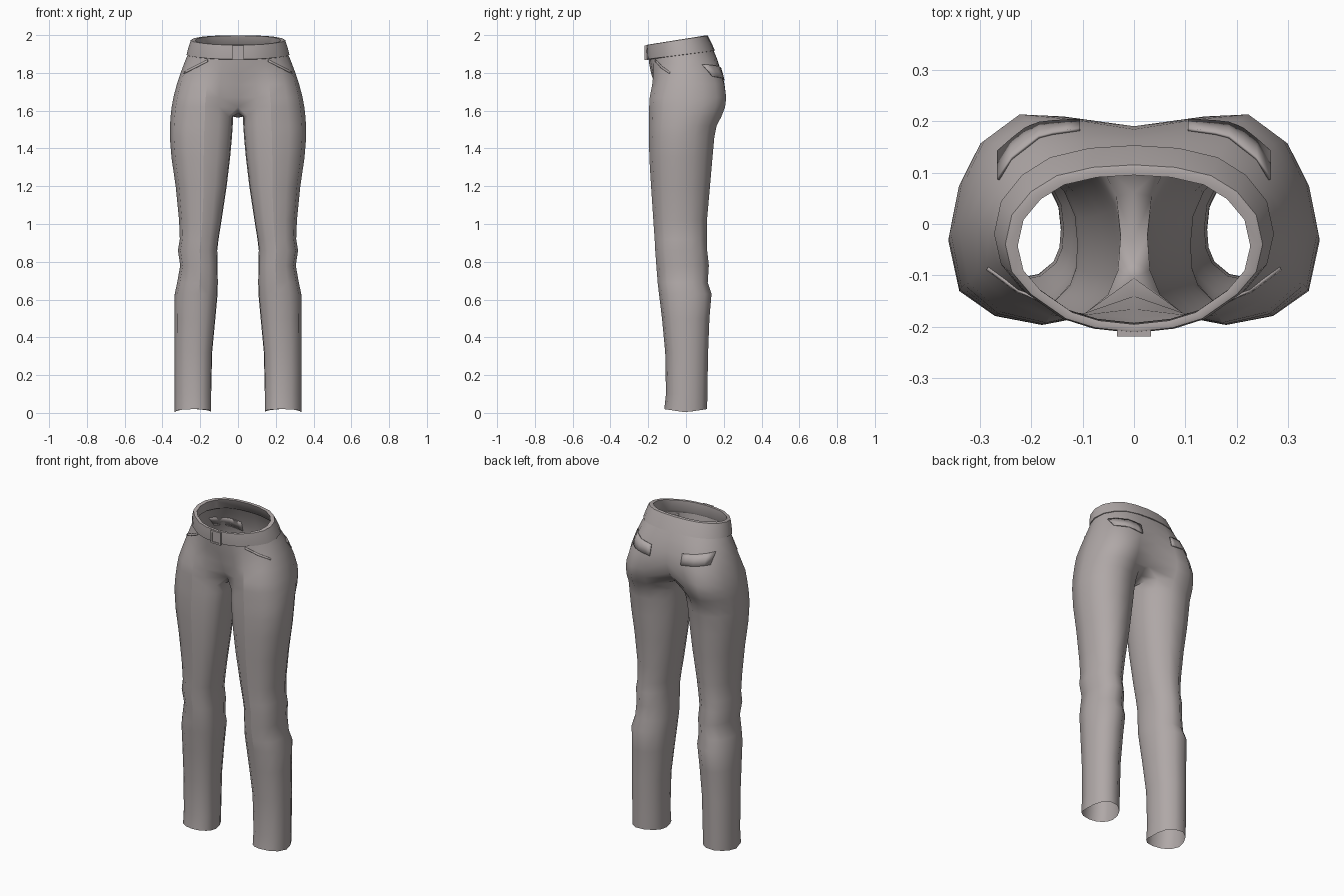
import bpy, bmesh
from mathutils import Vector
from mathutils.bvhtree import BVHTree

if "Cube" in bpy.data.objects:
    bpy.data.objects.remove(bpy.data.objects["Cube"])

cloth = bpy.data.materials.new("warm_grey_cloth")
cloth.diffuse_color = (0.43, 0.39, 0.385, 1)
cloth.use_nodes = True
cloth.node_tree.nodes["Principled BSDF"].inputs["Base Color"].default_value = cloth.diffuse_color

# Leg cross-section: u inner(-1)..outer(1), v front(-1)..back(1).
# The first 11 points run front to back round the outside, the last 3 close the inside.
LEG = [(-.85, -.7), (-.55, -.92), (-.1, -1), (.45, -.9), (.87, -.62), (1, -.05), (.9, .4),
       (.68, .75), (.25, 1), (-.3, .95), (-.75, .65), (-.95, .3), (-1, -.1), (-.97, -.45)]
# Half sections of hips and waist: x fraction, v
HIP = [(0, -1), (.29, -.92), (.5, -1), (.75, -.9), (.94, -.62), (1, -.05), (.95, .4),
       (.85, .75), (.65, 1), (.4, .98), (0, 1)]
WAIST = [(0, -1), (.3, -.95), (.53, -.84), (.8, -.55), (.95, -.28), (1, .05), (.95, .4),
         (.8, .68), (.6, .87), (.32, .97), (0, 1)]


def leg_ring(z, xi, xo, yf, yb):
    cx, rx, cy, ry = (xi + xo) / 2, (xo - xi) / 2, (yf + yb) / 2, (yb - yf) / 2
    return [Vector((cx + u * rx, cy + v * ry, z + (.017 * abs(v) if z < .01 else 0)))
            for u, v in LEG]


def torso_ring(z, tilt, xo, yf, yb, yfc, ybc, t):
    cy, ry = (yf + yb) / 2, (yb - yf) / 2
    pts = []
    for (hx, hv), (wx, wv) in zip(HIP, WAIST):
        x, v = hx + (wx - hx) * t, hv + (wv - hv) * t
        pts.append(Vector((x * xo, cy + v * ry, z + tilt * v)))
    pts[0].y, pts[-1].y = yfc, ybc
    return pts


def finish(name, bm, angle=35, mirror=True, solid=0):
    bmesh.ops.recalc_face_normals(bm, faces=bm.faces)
    me = bpy.data.meshes.new(name)
    bm.to_mesh(me)
    bm.free()
    me.materials.append(cloth)
    ob = bpy.data.objects.new(name, me)
    bpy.context.collection.objects.link(ob)
    bpy.ops.object.select_all(action='DESELECT')
    ob.select_set(True)
    bpy.context.view_layer.objects.active = ob
    bpy.ops.object.shade_smooth_by_angle(angle=angle * 3.14159 / 180)
    if solid:
        m = ob.modifiers.new("thickness", 'SOLIDIFY')
        m.thickness, m.offset = solid, 0
    if mirror:
        m = ob.modifiers.new("mirror", 'MIRROR')
        m.use_clip = True
        m.merge_threshold = .0005
    return ob


def bridge(bm, a, b, closed):
    n = min(len(a), len(b))
    for i in range(n if closed else n - 1):
        j = (i + 1) % n
        bm.faces.new((a[i], a[j], b[j], b[i]))


# Trouser body: hem to crotch as a closed leg, then the half torso
legs = [(.003, .142, .335, -.115, .112), (.1, .142, .335, -.106, .113),
        (.32, .137, .336, -.11, .117), (.5, .12, .336, -.127, .124),
        (.63, .108, .335, -.143, .135), (.69, .107, .322, -.15, .115),
        (.78, .108, .306, -.157, .121), (.86, .11, .318, -.163, .112),
        (.92, .103, .308, -.166, .11), (1.02, .087, .312, -.173, .111),
        (1.2, .06, .33, -.185, .127), (1.35, .042, .352, -.194, .14),
        (1.46, .032, .361, -.196, .15), (1.52, .028, .36, -.196, .162),
        (1.57, .026, .357, -.195, .188)]
torso = [(1.62, 0, .351, -.195, .207, -.105, .125, 0), (1.67, 0, .342, -.192, .213, -.14, .168, 0),
         (1.74, .002, .324, -.187, .208, -.165, .19, .25),
         (1.80, .008, .304, -.188, .191, -.183, .184, .5),
         (1.86, .018, .281, -.194, .167, -.194, .163, .8),
         (1.915, .022, .258, -.2, .138, -.2, .138, 1)]
rings = [leg_ring(*r) for r in legs] + [torso_ring(*r) for r in torso]
rings[len(legs)] += [Vector((0, .06, 1.59)), Vector((0, -.03, 1.563)), Vector((0, -.075, 1.585))]
bm = bmesh.new()
rows = [[bm.verts.new(p) for p in r] for r in rings]
for k in range(len(rows) - 1):
    bridge(bm, rows[k], rows[k + 1], k < len(legs))
# Pressed front and back creases
creases = [(rows[k][c].index, k, c) for c in (2,) for k in range(4, len(legs) + 2)]
bm.verts.index_update()
crease_ids = {frozenset((rows[k][c].index, rows[k + 1][c].index)) for _, k, c in creases}
bmesh.ops.recalc_face_normals(bm, faces=bm.faces)
tree = BVHTree.FromBMesh(bm)
body = finish("trouser_body", bm, 50)
for e in body.data.edges:
    if frozenset(e.vertices) in crease_ids:
        e.use_edge_sharp = True

# Waistband: outer wall, rolled top edge and inner wall
band = [(1.893, .023, .262, -.2, .147), (1.895, .023, .272, -.209, .153),
        (1.935, .024, .262, -.212, .135), (1.972, .025, .25, -.21, .115),
        (1.974, .025, .243, -.205, .11), (1.972, .025, .226, -.195, .095),
        (1.91, .024, .238, -.192, .118), (1.893, .023, .262, -.2, .147)]
bm = bmesh.new()
rows = [[bm.verts.new(p) for p in torso_ring(*r, r[3], r[4], 1)] for r in band]
for a, b in zip(rows, rows[1:]):
    bridge(bm, a, b, False)
bmesh.ops.remove_doubles(bm, verts=bm.verts, dist=.0001)
finish("waistband", bm, 40)


# Panels laid on the cloth: four corners in (x, z), cast along y
def panel(name, corners, direction, lift, nx=6, nz=2):
    bm = bmesh.new()
    c = [Vector(p) for p in corners]
    grid = []
    for j in range(nz + 1):
        row = []
        for i in range(nx + 1):
            p = c[0].lerp(c[1], i / nx).lerp(c[3].lerp(c[2], i / nx), j / nz)
            hit = tree.ray_cast(Vector((p.x, -direction, p.y)), Vector((0, direction, 0)))
            if hit[0] is None:
                continue
            n = hit[1] if hit[1].y * direction < 0 else -hit[1]
            row.append(bm.verts.new(hit[0] + n * lift))
        grid.append(row)
    for a, b in zip(grid, grid[1:]):
        bridge(bm, a, b, False)
    finish(name, bm, 40, solid=.006)


panel("back_pocket_flap", [(.105, 1.76), (.262, 1.78), (.262, 1.843), (.105, 1.823)], -1, .003)
panel("front_pocket_edge", [(.16, 1.858), (.285, 1.795), (.283, 1.805), (.16, 1.87)], 1, .001, 6, 1)


# Buckle: square frame with a recessed plate
def box(bm, x0, x1, y0, y1, z0, z1):
    g = bmesh.ops.create_cube(bm, size=1)
    for v in g["verts"]:
        v.co = Vector(((x0 + x1) / 2 + v.co.x * (x1 - x0), (y0 + y1) / 2 + v.co.y * (y1 - y0),
                       (z0 + z1) / 2 + v.co.z * (z1 - z0)))


bm = bmesh.new()
box(bm, -.033, -.023, -.219, -.2, 1.868, 1.945)
box(bm, .023, .033, -.219, -.2, 1.868, 1.945)
box(bm, -.023, .023, -.219, -.2, 1.935, 1.945)
box(bm, -.023, .023, -.219, -.2, 1.868, 1.878)
box(bm, -.023, .023, -.214, -.2, 1.878, 1.935)
finish("buckle", bm, 30, mirror=False)
